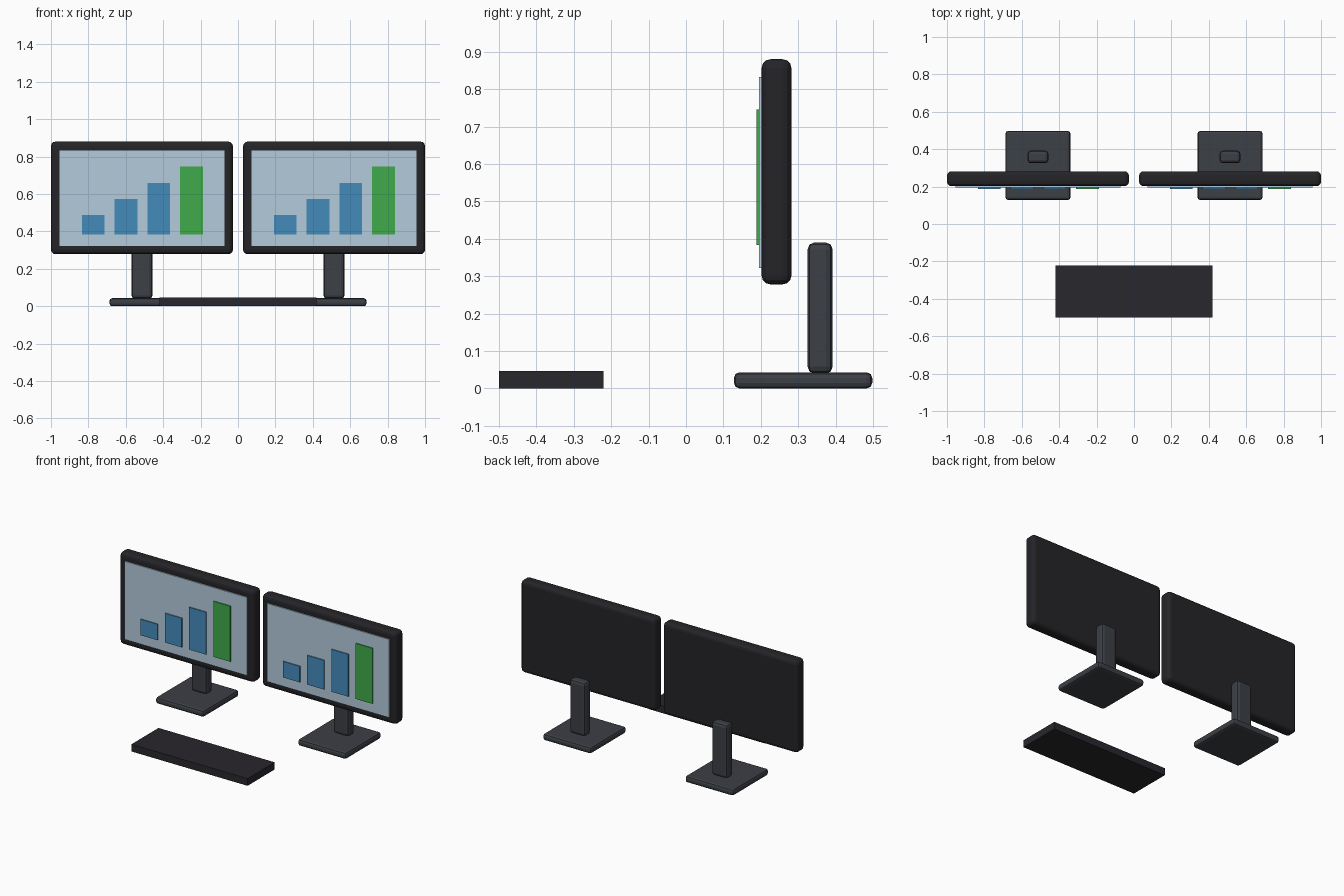
import bpy

if "Cube" in bpy.data.objects:
    bpy.data.objects.remove(bpy.data.objects["Cube"])


def material(name, color):
    m = bpy.data.materials.new(name)
    m.diffuse_color = (*color, 1)
    m.use_nodes = True
    m.node_tree.nodes["Principled BSDF"].inputs["Base Color"].default_value = m.diffuse_color
    return m


CASE = material("case_black", (0.018, 0.018, 0.022))
STAND = material("stand_grey", (0.045, 0.05, 0.06))
KEYS = material("keyboard_black", (0.022, 0.02, 0.025))
GLASS = material("screen_pale_blue", (0.45, 0.6, 0.71))
BLUE = material("bar_blue", (0.06, 0.26, 0.5))
GREEN = material("bar_green", (0.05, 0.4, 0.07))


def box(name, x, y, z, mat, bevel=0, segments=2):
    """Box from (min, max) ranges on each axis, with optional rounded edges."""
    ranges = (x, y, z)
    bpy.ops.mesh.primitive_cube_add(size=1, location=[(a + b) / 2 for a, b in ranges])
    ob = bpy.context.object
    ob.name = name
    ob.scale = [b - a for a, b in ranges]
    bpy.ops.object.transform_apply(location=False, rotation=False, scale=True)
    ob.data.materials.append(mat)
    if bevel:
        mod = ob.modifiers.new("rounded_edges", 'BEVEL')
        mod.width = bevel
        mod.segments = segments
    return ob


def around(c, half):
    return (c - half, c + half)


for side, cx in (("left", -0.5135), ("right", 0.5135)):
    # Monitor housing and display panel
    box(side + "_monitor_case", around(cx, 0.4865), (0.202, 0.282), (0.278, 0.88), CASE, 0.024, 3)
    box(side + "_screen", around(cx, 0.441), (0.195, 0.21), (0.322, 0.832), GLASS)

    # Bar chart on the display
    for i, top in enumerate((0.488, 0.574, 0.66, 0.746)):
        bx = cx + 0.002 + (i - 1.5) * 0.175
        box(f"{side}_chart_bar_{i + 1}", around(bx, 0.061), (0.188, 0.197), (0.384, top),
            GREEN if i == 3 else BLUE)

    # Stand
    box(side + "_stand_neck", around(cx, 0.056), (0.325, 0.392), (0.04, 0.39), STAND, 0.018)
    box(side + "_stand_base", around(cx, 0.174), (0.128, 0.498), (0, 0.043), STAND, 0.015)

# Keyboard
box("keyboard", (-0.419, 0.419), (-0.5, -0.221), (0, 0.047), KEYS)
